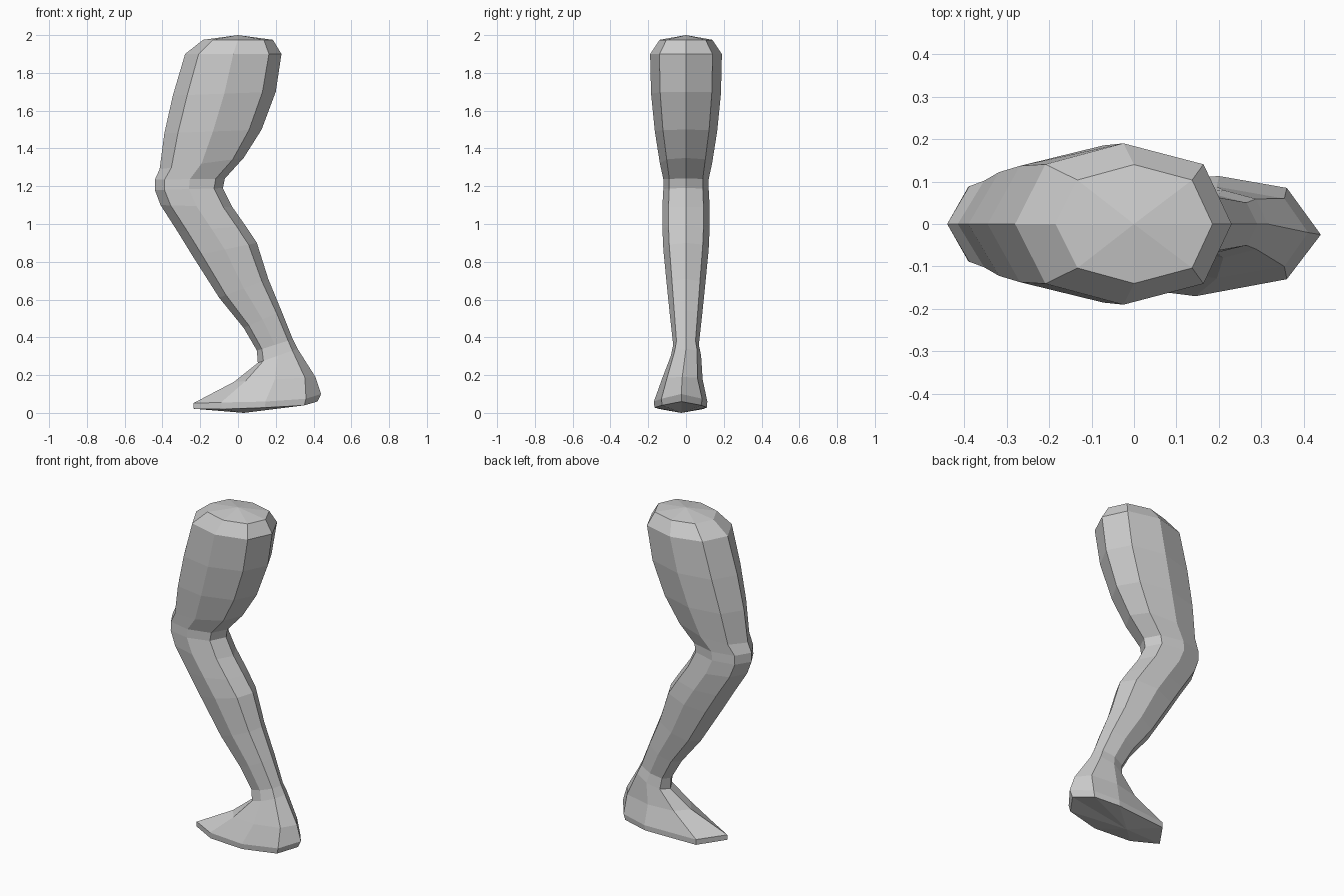
import bpy, bmesh

# around each ring: fraction front-to-back, fraction of half width
SHAPE = [(0, 0), (.14, -.74), (.5, -1), (.87, -.74), (1, 0), (.87, .74), (.5, 1), (.14, .74)]


def ring(front, back, half, cy=0.0):
    return [(front[0] + (back[0] - front[0]) * t, cy + half * w,
             front[1] + (back[1] - front[1]) * t) for t, w in SHAPE]


# rounded thigh top, thigh, knee, calf, ankle: (front xz, back xz, half width)
leg = [
    ((-.185, 1.975), (.185, 1.975), .14),
    ((-.28, 1.9), (.23, 1.9), .19),
    ((-.345, 1.68), (.20, 1.70), .185),
    ((-.39, 1.48), (.125, 1.50), .165),
    ((-.415, 1.29), (.03, 1.35), .138),
    ((-.44, 1.235), (-.07, 1.24), .12),
    ((-.44, 1.18), (-.08, 1.19), .12),
    ((-.41, 1.10), (-.03, 1.09), .125),
    ((-.32, .96), (.04, .99), .125),
    ((-.24, .83), (.10, .90), .12),
    ((-.10, .61), (.16, .71), .10),
    ((.03, .45), (.23, .54), .083),
    ((.10, .33), (.29, .39), .068),
    ((.105, .265), (.315, .34), .08),
    ((-.02, .165), (.41, .19), .108, -.02),
]
rings = [ring(*r) for r in leg]

# foot outline, toe first, then around the -y side to the heel and back
sole = [(-.235, -.06), (-.09, -.14), (.145, -.17), (.36, -.13),
        (.44, -.025), (.36, .085), (.2, .113), (-.13, .09)]
top_z = [.052, .055, .06, .075, .10, .075, .06, .052]
low_z = [.022, .02, .028, .04, .06, .04, .028, .02]
rings.append([(x, y, z) for (x, y), z in zip(sole, top_z)])
rings.append([(.05 + (x - .05) * s, -.02 + (y + .02) * s, z)
              for (x, y), z, s in zip(sole, low_z, [1, .98, .98, .97, .95, .97, .98, 1])])

# skin the rings and close both ends with a shallow point
bm = bmesh.new()
loops = [[bm.verts.new(p) for p in r] for r in rings]
for a, b in zip(loops, loops[1:]):
    for i in range(8):
        j = (i + 1) % 8
        bm.faces.new((a[i], a[j], b[j], b[i]))
for loop, tip in ((loops[0], (0, 0, 2)), (loops[-1], (.03, -.025, 0))):
    v = bm.verts.new(tip)
    for i in range(8):
        bm.faces.new((loop[i], loop[(i + 1) % 8], v))
bmesh.ops.recalc_face_normals(bm, faces=bm.faces)
mesh = bpy.data.meshes.new("leg_with_foot")
bm.to_mesh(mesh)
bm.free()
bpy.context.collection.objects.link(bpy.data.objects.new("leg_with_foot", mesh))
